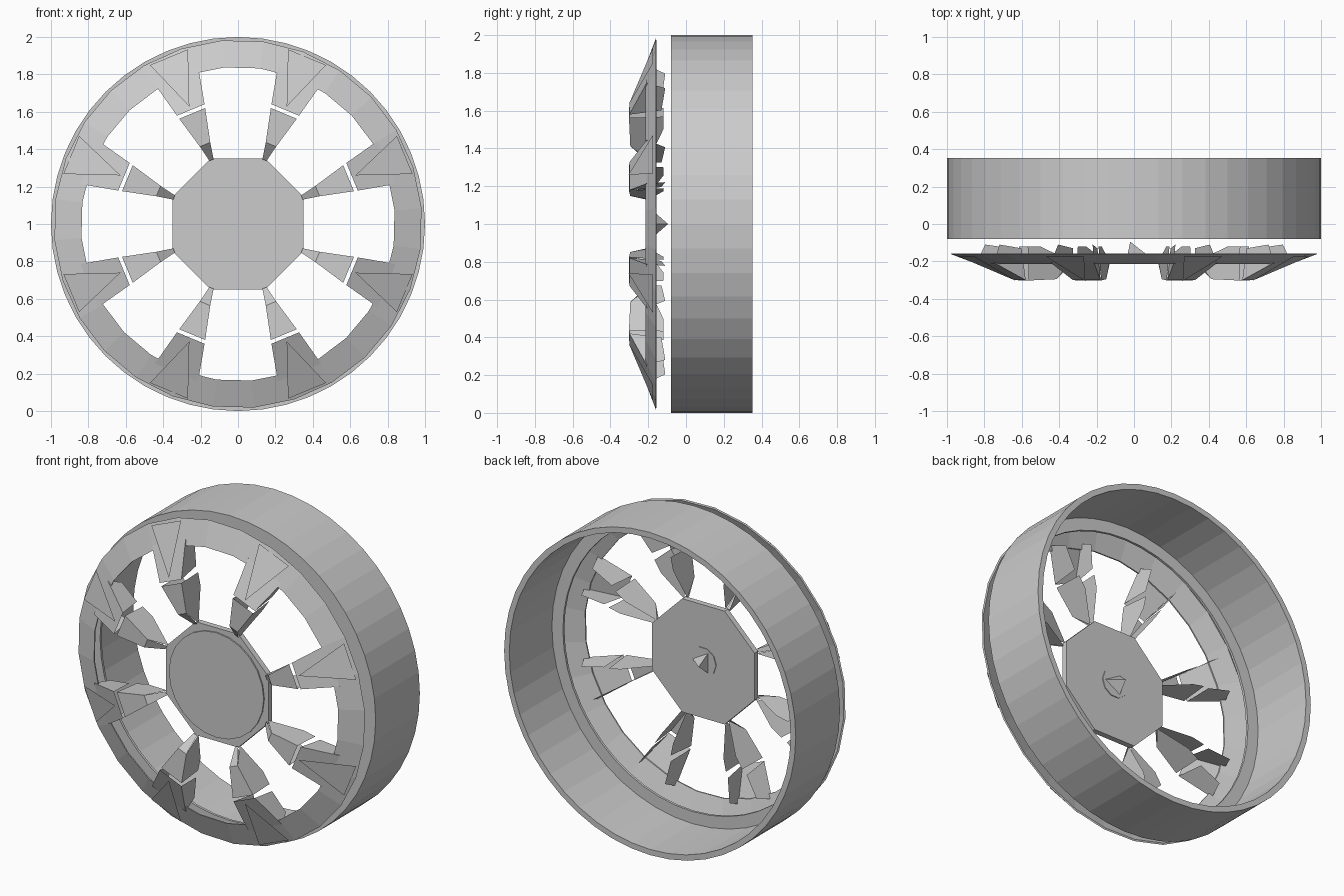
import bpy
import bmesh
from math import sin, cos, pi, radians

cube = bpy.data.objects.get("Cube")
if cube:
    bpy.data.objects.remove(cube, do_unlink=True)

grey = bpy.data.materials.new("plain grey metal")
grey.use_nodes = True
tone = (0.6, 0.6, 0.6, 1)
grey.diffuse_color = tone
grey.node_tree.nodes["Principled BSDF"].inputs["Base Color"].default_value = tone

CENTRE = 1.0
SPOKES = 8


def polar(r, y, angle, side=0.0):
    """Point at radius r and depth y, shifted sideways from the spoke line."""
    return (r * cos(angle) - side * sin(angle), y,
            CENTRE + r * sin(angle) + side * cos(angle))


def finish(bm, name):
    bmesh.ops.recalc_face_normals(bm, faces=bm.faces)
    mesh = bpy.data.meshes.new(name)
    bm.to_mesh(mesh)
    bm.free()
    mesh.materials.append(grey)
    obj = bpy.data.objects.new(name, mesh)
    bpy.context.collection.objects.link(obj)
    return obj


def lathe(name, profile, sides, turn=0.0):
    """Spin a closed (radius, depth) profile about the axle."""
    bm = bmesh.new()
    rings = [[bm.verts.new(polar(r, y, turn + 2 * pi * i / sides)) for r, y in profile]
             for i in range(sides)]
    n = len(profile)
    for i in range(sides):
        a, b = rings[i], rings[(i + 1) % sides]
        for j in range(n):
            k = (j + 1) % n
            bm.faces.new((a[j], a[k], b[k], b[j]))
    return finish(bm, name)


def disc(name, radius, front, back, sides, turn=0.0):
    bm = bmesh.new()
    loops = [[bm.verts.new(polar(radius, y, turn + 2 * pi * i / sides)) for i in range(sides)]
             for y in (front, back)]
    bm.faces.new(loops[0])
    bm.faces.new(loops[1])
    for i in range(sides):
        k = (i + 1) % sides
        bm.faces.new((loops[0][i], loops[0][k], loops[1][k], loops[1][i]))
    return finish(bm, name)


def plates(name, shapes, angle):
    """Thin sheet panels given as (radius, depth, sideways) corners."""
    bm = bmesh.new()
    for shape in shapes:
        bm.faces.new([bm.verts.new(polar(r, y, angle, s)) for r, y, s in shape])
    return finish(bm, name)


# Deep barrel with a narrow inward lip at the front
lathe("rim_barrel", [(1, 0.353), (1, -0.08), (0.89, -0.08),
                     (0.89, -0.065), (0.965, -0.065), (0.965, 0.353)], 48)

# Sloping front ring, separate from the barrel
lathe("face_ring", [(0.985, -0.16), (0.84, -0.215), (0.84, -0.207), (0.975, -0.157)],
      28, radians(5))

# Octagonal hub, round cap and small point behind
disc("hub_plate", 0.38, -0.205, -0.17, SPOKES, pi / SPOKES)
disc("hub_cap", 0.325, -0.213, -0.205, 24)
disc("hub_back_boss", 0.09, -0.17, -0.165, 10)
bm = bmesh.new()
base = [bm.verts.new(polar(0.07, -0.165, 2 * pi * i / 3)) for i in range(3)]
tip = bm.verts.new((-0.02, -0.095, CENTRE))
for i in range(3):
    bm.faces.new((base[i], base[(i + 1) % 3], tip))
finish(bm, "hub_back_point")

# Hollow spokes: a wedge from the hub, then a flared piece meeting the ring
for n in range(SPOKES):
    angle = (n + 0.5) * 2 * pi / SPOKES
    inner = [[(0.37, -0.215, -0.012), (0.46, -0.295, -0.03),
              (0.46, -0.295, 0.03), (0.37, -0.215, 0.012)],
             [(0.46, -0.295, -0.03), (0.64, -0.302, -0.075),
              (0.64, -0.302, 0.075), (0.46, -0.295, 0.03)]]
    outer = [[(0.66, -0.3, -0.08), (0.86, -0.208, -0.125),
              (0.86, -0.208, 0.125), (0.66, -0.3, 0.08)],
             [(0.68, -0.305, 0), (0.965, -0.175, -0.11), (0.965, -0.175, 0.11)]]
    for side in (-1, 1):
        inner.append([(0.37, -0.2, side * 0.012), (0.46, -0.295, side * 0.03),
                      (0.64, -0.302, side * 0.075), (0.64, -0.12, side * 0.06),
                      (0.56, -0.12, side * 0.045)])
        outer.append([(0.66, -0.3, side * 0.08), (0.86, -0.208, side * 0.125),
                      (0.82, -0.11, side * 0.1), (0.68, -0.13, side * 0.07)])
    plates(f"spoke_inner_{n + 1}", inner, angle)
    plates(f"spoke_outer_{n + 1}", outer, angle)
